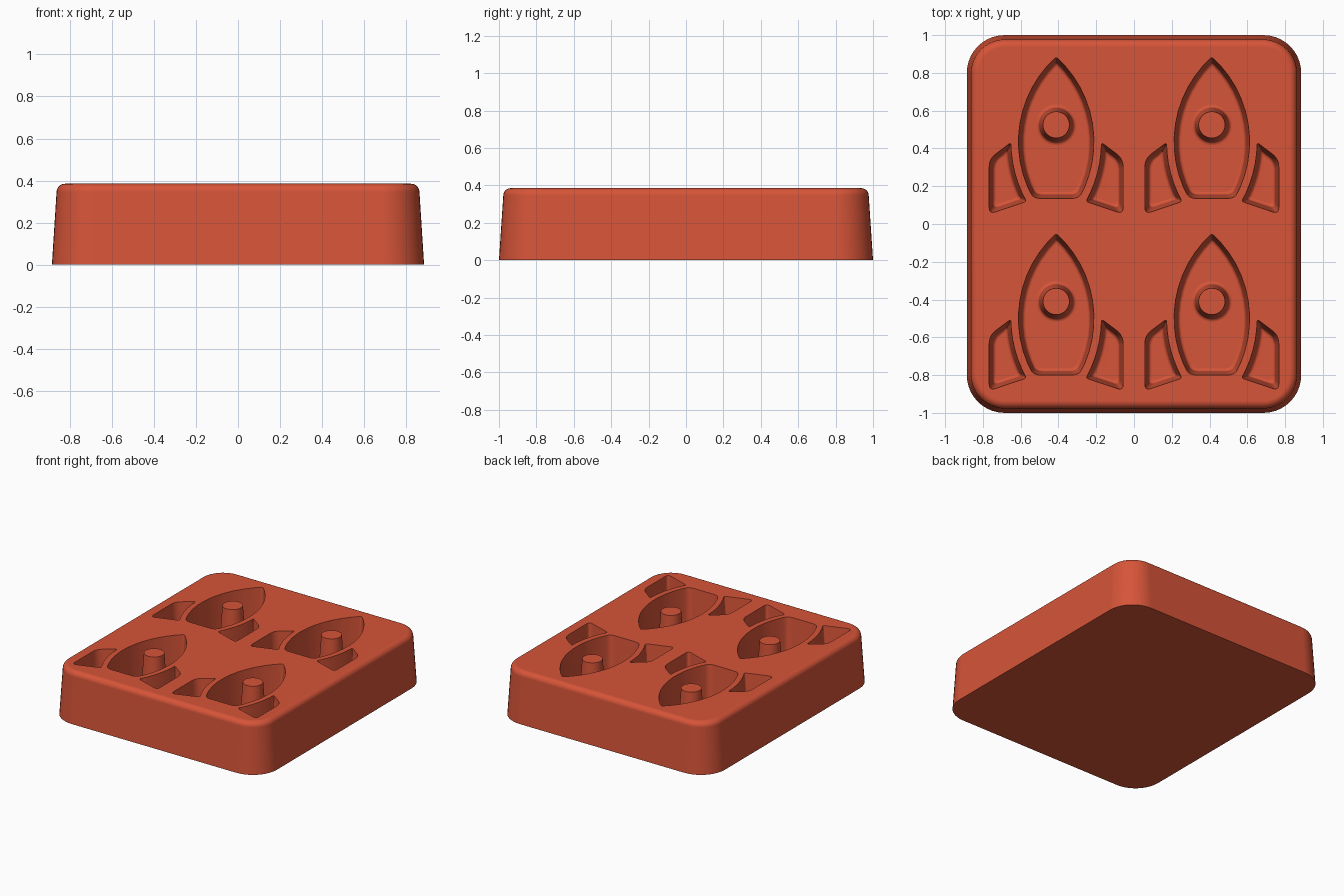
import bpy, bmesh, math
from math import sin, cos, pi
from mathutils import Vector, geometry

if "Cube" in bpy.data.objects:
    bpy.data.objects.remove(bpy.data.objects["Cube"])

TOP, FLOOR = 0.385, 0.085
DRAFT, FILLET = 0.02, 0.018
ARC_X, ARC_Y, ARC_R, GAP = 0.406, -0.09, 0.606, 0.04   # side arc of the rocket

red = bpy.data.materials.new("brick_red")
red.use_nodes = True
red.diffuse_color = (0.672, 0.089, 0.040, 1)
red.node_tree.nodes["Principled BSDF"].inputs["Base Color"].default_value = red.diffuse_color


def loft(bm, rings):
    """Skin a stack of (points, z) rings and cap both ends."""
    loops = [[bm.verts.new((p[0], p[1], z)) for p in pts] for pts, z in rings]
    for a, b in zip(loops, loops[1:]):
        n = len(a)
        for i in range(n):
            bm.faces.new((a[i], a[(i + 1) % n], b[(i + 1) % n], b[i]))
    bm.faces.new(loops[0])
    bm.faces.new(loops[-1])


def make_object(name, bm):
    bmesh.ops.recalc_face_normals(bm, faces=bm.faces)
    mesh = bpy.data.meshes.new(name)
    bm.to_mesh(mesh)
    bm.free()
    mesh.materials.append(red)
    obj = bpy.data.objects.new(name, mesh)
    bpy.context.collection.objects.link(obj)
    return obj


def activate(obj):
    bpy.ops.object.select_all(action='DESELECT')
    obj.select_set(True)
    bpy.context.view_layer.objects.active = obj


def rounded_rect(hx, hy, r, steps=10):
    pts = []
    for k, (sx, sy) in enumerate(((1, 1), (-1, 1), (-1, -1), (1, -1))):
        for i in range(steps + 1):
            a = (k + i / steps) * pi / 2
            pts.append((sx * (hx - r) + r * cos(a), sy * (hy - r) + r * sin(a)))
    return pts


def round_corners(corners, steps=6):
    """Swap each (point, radius) corner for a short curve."""
    out, n = [], len(corners)
    for i, (p, r) in enumerate(corners):
        if r == 0:
            out.append(p)
            continue
        to_prev, to_next = corners[i - 1][0] - p, corners[(i + 1) % n][0] - p
        a = p + to_prev.normalized() * min(r, 0.45 * to_prev.length)
        b = p + to_next.normalized() * min(r, 0.45 * to_next.length)
        for k in range(steps + 1):
            t = k / steps
            out.append(a * (1 - t) ** 2 + p * 2 * t * (1 - t) + b * t * t)
    return out


def body_outline(d):
    """Pointed rocket body, inset by d."""
    r, segs = ARC_R - d, 12
    low, high = math.asin((d - 0.3) / r), math.acos(ARC_X / r)
    angles = [low + (high - low) * i / segs for i in range(segs + 1)]
    side = [Vector((r * cos(a) - ARC_X, ARC_Y + r * sin(a))) for a in angles]
    corners = [(p, 0) for p in side]
    corners[0] = (side[0], 0.04)
    corners[-1] = (side[-1], 0.015)
    corners += [(Vector((-p.x, p.y)), 0.04 if p is side[0] else 0)
                for p in reversed(side[:-1])]
    return round_corners(corners)


def fin_outline(d):
    """Tail fin beside the body on the -x side, inset by d."""
    centre, r, x, segs = Vector((ARC_X, ARC_Y)), ARC_R + GAP + d, d - 0.355, 6
    ends, outer = [], []
    for p, run, normal in ((Vector((-0.235, -0.09)), Vector((0.8, 0.6)), Vector((0.6, -0.8))),
                           (Vector((-0.155, -0.405)), Vector((0.948, 0.318)), Vector((-0.318, 0.948)))):
        p = p + normal * d
        hits = geometry.intersect_line_sphere_2d(p - run, p + run, centre, r, False)
        ends.append(min((h for h in hits if h), key=lambda h: h.x))
        outer.append(p + run * ((x - p.x) / run.x))
    a0, a1 = [math.asin((e.y - ARC_Y) / r) for e in ends]
    corners = []
    for i in range(segs + 1):
        a = a0 + (a1 - a0) * i / segs
        corners.append((Vector((ARC_X - r * cos(a), ARC_Y + r * sin(a))),
                        0.015 if i in (0, segs) else 0))
    corners += [(outer[1], 0.035), (outer[0], 0.045)]
    return round_corners(corners)


# Wall profile of a pocket: drafted side, then a fillet into the floor
pocket = [(TOP + 0.03, -0.002), (FLOOR + FILLET, DRAFT)]
for i in range(1, 6):
    a = i / 5 * pi / 2
    pocket.append((FLOOR + FILLET * (1 - sin(a)), DRAFT + FILLET * (1 - cos(a))))

# Tapered block with rounded corners and a rounded top edge
bm = bmesh.new()
rings = [(rounded_rect(0.885, 1.0, 0.2), 0)]
for i in range(9):
    a, f = i / 8 * pi / 2, 0.04
    inset = f * (1 - cos(a))
    rings.append((rounded_rect(0.863 - inset, 0.977 - inset, 0.18 - inset), TOP - f + f * sin(a)))
loft(bm, rings)
block = make_object("mould_block", bm)

# Rocket pockets: body plus mirrored fins, repeated two by two
centres = [(x, y) for x in (-0.412, 0.412) for y in (-0.41, 0.525)]
bm = bmesh.new()
for cx, cy in centres:
    for outline, side in ((body_outline, 1), (fin_outline, 1), (fin_outline, -1)):
        loft(bm, [([(cx + side * p.x, cy + p.y) for p in outline(d)], z) for z, d in pocket])
cutter = make_object("pocket_cutter", bm)
cutter.hide_render = True

activate(block)
cut = block.modifiers.new("pockets", 'BOOLEAN')
cut.operation, cut.solver, cut.object = 'DIFFERENCE', 'EXACT', cutter
bpy.ops.object.modifier_apply(modifier=cut.name)
bpy.data.objects.remove(cutter)

# Porthole posts standing in the body pockets
posts = []
for n, (cx, cy) in enumerate(centres):
    bm = bmesh.new()
    profile = [(z, 0.07 + d) for z, d in pocket[1:]]
    profile = [(TOP, 0.07)] + profile + [(FLOOR - 0.01, profile[-1][1])]
    loft(bm, [([(cx + r * cos(k * pi / 20), cy + r * sin(k * pi / 20)) for k in range(40)], z)
              for z, r in profile])
    posts.append(make_object(f"porthole_post_{n + 1}", bm))

# Smooth shading with crisp pocket rims
for obj in [block] + posts:
    activate(obj)
    bpy.ops.object.shade_smooth_by_angle(angle=math.radians(35))
    weighted = obj.modifiers.new("weighted_normals", 'WEIGHTED_NORMAL')
    weighted.keep_sharp = True
